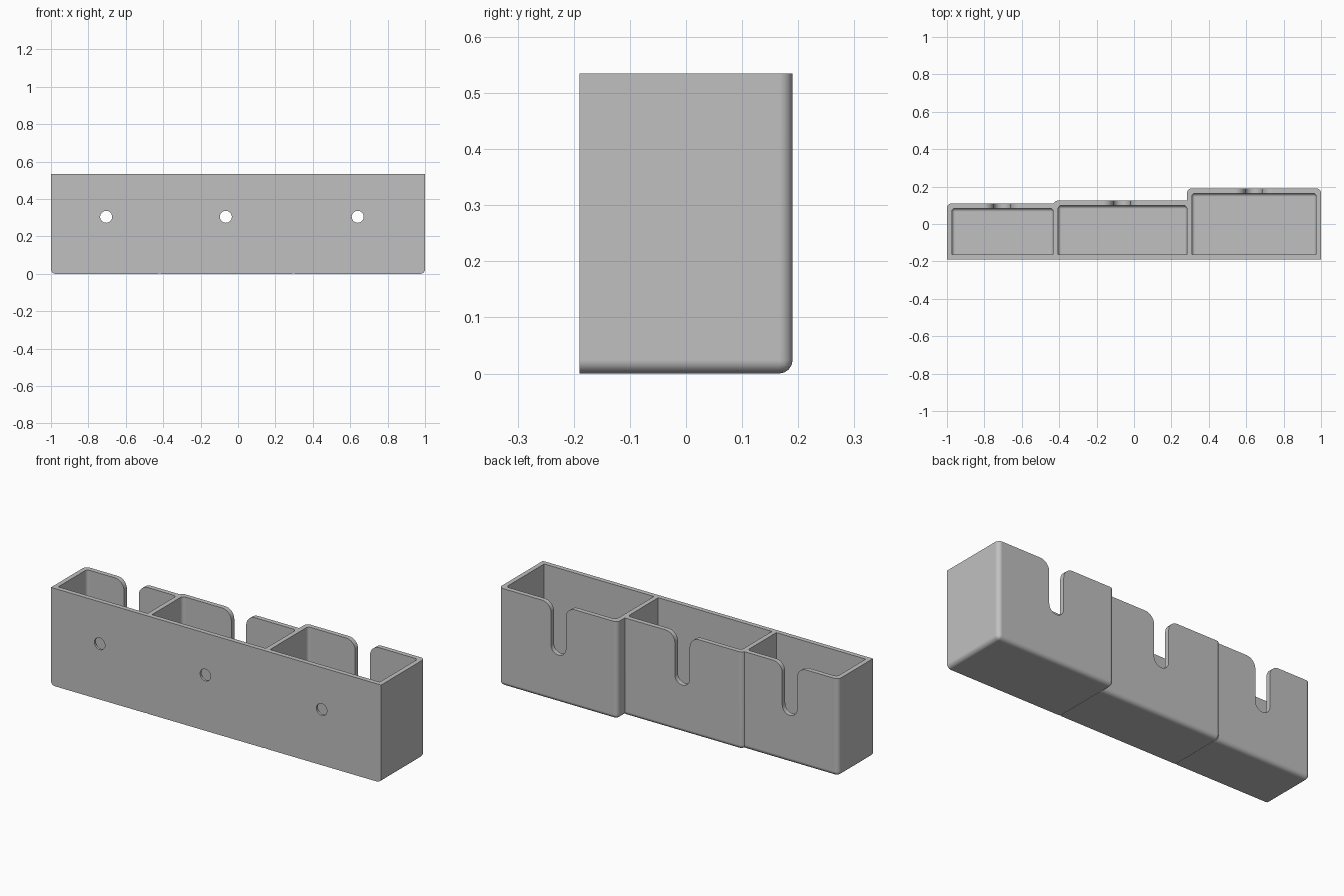
import bpy, bmesh
from math import pi, sin, cos, radians

cube = bpy.data.objects.get("Cube")
if cube:
    bpy.data.objects.remove(cube, do_unlink=True)

HEIGHT, FRONT, WALL = 0.535, -0.19, 0.026
# bin: left x, right x, back y, centre of screw hole and slot
BINS = [(-1.0, -0.406, 0.11, -0.705),
        (-0.432, 0.309, 0.125, -0.065),
        (0.283, 1.0, 0.19, 0.64)]
HOLE_Z, HOLE_R, SLOT_R, SLOT_FILLET = 0.305, 0.032, 0.045, 0.055

grey = bpy.data.materials.new("plain grey")
grey.use_nodes = True
grey.diffuse_color = (0.53, 0.53, 0.53, 1)
grey.node_tree.nodes["Principled BSDF"].inputs["Base Color"].default_value = (0.53, 0.53, 0.53, 1)


def finish(bm, name):
    bmesh.ops.recalc_face_normals(bm, faces=bm.faces)
    mesh = bpy.data.meshes.new(name)
    bm.to_mesh(mesh)
    bm.free()
    obj = bpy.data.objects.new(name, mesh)
    bpy.context.collection.objects.link(obj)
    mesh.materials.append(grey)
    return obj


def rounded_box(name, x0, x1, y0, y1, z0, z1, radius):
    """Box with rounded edges, except around its front face and its top."""
    bm = bmesh.new()
    bmesh.ops.create_cube(bm, size=1)
    for v in bm.verts:
        v.co = (x1 if v.co.x > 0 else x0, y1 if v.co.y > 0 else y0, z1 if v.co.z > 0 else z0)
    soft = [e for e in bm.edges
            if not all(abs(v.co.y - y0) < 1e-5 for v in e.verts)
            and not all(abs(v.co.z - z1) < 1e-5 for v in e.verts)]
    bmesh.ops.bevel(bm, geom=soft, offset=radius, segments=4, profile=0.5, affect='EDGES')
    return finish(bm, name)


def loft(name, rings):
    """Closed solid through a series of matching rings."""
    bm = bmesh.new()
    loops = [[bm.verts.new(p) for p in ring] for ring in rings]
    n = len(loops[0])
    for a, b in zip(loops, loops[1:]):
        for i in range(n):
            j = (i + 1) % n
            bm.faces.new((a[i], a[j], b[j], b[i]))
    bm.faces.new(loops[0])
    bm.faces.new(loops[-1])
    return finish(bm, name)


def arc(cx, cz, r, start, end, steps):
    return [(cx + r * cos(start + (end - start) * i / steps),
             cz + r * sin(start + (end - start) * i / steps)) for i in range(steps + 1)]


def slot_cutter(x, back):
    """Round-bottomed slot that flares out at the rim."""
    offset, level = SLOT_R + SLOT_FILLET, HEIGHT - SLOT_FILLET
    above = HEIGHT + 0.1
    outline = arc(x, HOLE_Z, SLOT_R, pi, 2 * pi, 16)
    outline += arc(x + offset, level, SLOT_FILLET, pi, pi / 2, 8)
    outline += [(x + offset, above), (x - offset, above)]
    outline += arc(x - offset, level, SLOT_FILLET, pi / 2, 0, 8)
    return loft("slot_cutter", [[(px, y, pz) for px, pz in outline]
                                for y in (back - 0.07, back + 0.05)])


def hole_cutter(x):
    """Screw hole, countersunk on the inside."""
    steps = [(FRONT - 0.05, HOLE_R), (FRONT + 0.012, HOLE_R), (FRONT + WALL + 0.002, SLOT_R)]
    return loft("hole_cutter", [[(px, y, pz) for px, pz in arc(x, HOLE_Z, r, 0, 2 * pi, 32)[:-1]]
                                for y, r in steps])


def combine(target, tool, operation):
    mod = target.modifiers.new("combine", 'BOOLEAN')
    mod.operation, mod.solver, mod.object = operation, 'EXACT', tool
    bpy.context.view_layer.objects.active = target
    bpy.ops.object.modifier_apply(modifier=mod.name)
    bpy.data.objects.remove(tool, do_unlink=True)


# Outer shell: three overlapping blocks of different depth
blocks = [rounded_box("bin_block", x0, x1, FRONT, back, 0, HEIGHT, 0.024)
          for x0, x1, back, _ in BINS]
holder = blocks[0]
holder.name = "wall_holder"
for block in blocks[1:]:
    combine(holder, block, 'UNION')

# Pockets, cable slots and screw holes
for x0, x1, back, centre in BINS:
    combine(holder, rounded_box("pocket_cutter", x0 + WALL, x1 - WALL, FRONT + WALL,
                                back - WALL, WALL, HEIGHT + 0.1, 0.018), 'DIFFERENCE')
    combine(holder, slot_cutter(centre, back), 'DIFFERENCE')
    combine(holder, hole_cutter(centre), 'DIFFERENCE')

# Smooth rounded edges, flat walls
bpy.ops.object.select_all(action='DESELECT')
holder.select_set(True)
bpy.context.view_layer.objects.active = holder
bpy.ops.object.shade_smooth_by_angle(angle=radians(35))
weighted = holder.modifiers.new("flat_walls", 'WEIGHTED_NORMAL')
weighted.keep_sharp = True
